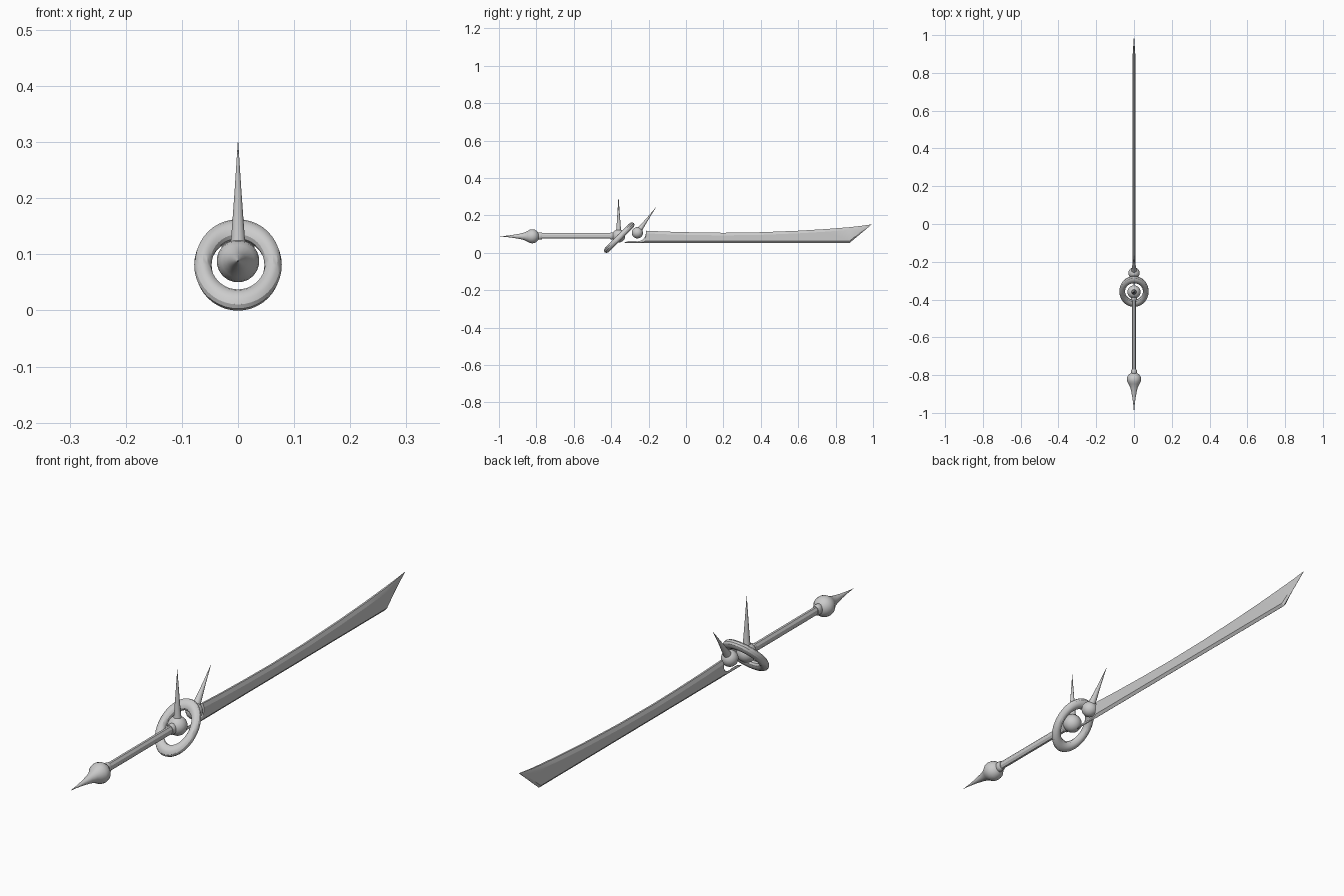
import bpy, bmesh
from math import sin, cos, pi, radians, sqrt
from mathutils import Vector, Matrix

if "Cube" in bpy.data.objects:
    bpy.data.objects.remove(bpy.data.objects["Cube"])


def finish(bm, name, angle=30):
    bmesh.ops.remove_doubles(bm, verts=bm.verts, dist=1e-5)
    bmesh.ops.recalc_face_normals(bm, faces=bm.faces)
    me = bpy.data.meshes.new(name)
    bm.to_mesh(me)
    bm.free()
    ob = bpy.data.objects.new(name, me)
    bpy.context.collection.objects.link(ob)
    bpy.ops.object.select_all(action='DESELECT')
    ob.select_set(True)
    bpy.context.view_layer.objects.active = ob
    bpy.ops.object.shade_smooth_by_angle(angle=radians(angle))
    return ob


def skin(name, rings, angle=30):
    """Bridge equal-length closed rings and cap both ends."""
    bm = bmesh.new()
    vs = [[bm.verts.new(p) for p in r] for r in rings]
    n = len(vs[0])
    for a, b in zip(vs, vs[1:]):
        for i in range(n):
            j = (i + 1) % n
            bm.faces.new((a[i], a[j], b[j], b[i]))
    bm.faces.new(vs[0])
    bm.faces.new(vs[-1])
    return finish(bm, name, angle)


def lathe(name, start, direction, profile, sides=20, squash=1, angle=30):
    """Revolve (distance, radius) pairs about an axis in the yz plane."""
    d = Vector(direction).normalized()
    u = Vector((1, 0, 0))
    w = d.cross(u)
    rings = []
    for t, r in profile:
        r = max(r, 0.0003)
        rings.append([Vector(start) + d * t + u * (r * squash * cos(a)) + w * (r * sin(a))
                      for a in [2 * pi * (i + 0.5) / sides for i in range(sides)]])
    return skin(name, rings, angle)


def ball(name, centre, r):
    bm = bmesh.new()
    bmesh.ops.create_uvsphere(bm, u_segments=20, v_segments=14, radius=r,
                              matrix=Matrix.Translation(centre))
    return finish(bm, name)


# blade: columns of (y, bottom z, top z), rear end hollowed around the small ball
cols = [(-0.33, 0.053, 0.055), (-0.305, 0.053, 0.063)]
cy, cz, cr = -0.26, 0.107, 0.046
for deg in (-110, -90, -70, -50, -35, -20, 0):
    a = radians(deg)
    cols.append((cy + cr * cos(a), 0.053, cz + cr * sin(a)))
cols += [(-0.2135, 0.053, 0.118), (-0.1, 0.053, 0.113), (0.05, 0.053, 0.109),
         (0.2, 0.053, 0.107), (0.4, 0.053, 0.110), (0.6, 0.053, 0.118),
         (0.75, 0.053, 0.127), (0.875, 0.053, 0.137), (0.93, 0.099, 0.143), (0.992, 0.151, 0.152)]
rings = []
for y, b, t in cols:
    h = t - b
    k = min(1, h / 0.04)
    if y > 0.8:
        k = min(k, (0.995 - y) / 0.12)
    wide, thin = 0.008 * k + 0.0004, 0.003 * k + 0.0003
    up, lo = t - min(0.014, 0.3 * h), b + min(0.01, 0.25 * h)
    rings.append([(thin, y, t), (wide, y, up), (wide, y, lo), (0.0004, y, b),
                  (-0.0004, y, b), (-wide, y, lo), (-wide, y, up), (-thin, y, t)])
skin("blade", rings, 20)

# grip with a collar at each end
lathe("grip", (0, -0.80, 0.09), (0, 1, 0), [(0, 0.016), (0.44, 0.016)], 8, 0.68)
for name, y in (("rear_collar", -0.795), ("front_collar", -0.405)):
    lathe(name, (0, y, 0.09), (0, 1, 0),
          [(0, 0.017), (0.005, 0.02), (0.02, 0.02), (0.026, 0.017)], 16, 0.8)

# pommel: rounded front, flared back into a long point
lathe("pommel", (0, -0.785, 0.088), (0, -1, 0),
      [(0, 0.004), (0.004, 0.018), (0.012, 0.028), (0.024, 0.036), (0.037, 0.038),
       (0.05, 0.036), (0.062, 0.029), (0.078, 0.021), (0.1, 0.015), (0.14, 0.008),
       (0.18, 0.003), (0.212, 0)])

# tilted oval guard ring
bm = bmesh.new()
N, M, R, r = 40, 12, 0.0625, 0.0155
tilt = Matrix.Translation((0, -0.357, 0.081)) @ Matrix.Rotation(pi / 4, 4, 'X')
grid = []
for i in range(N):
    a = 2 * pi * i / N
    row = []
    for j in range(M):
        b = 2 * pi * j / M
        q = R + r * cos(b)
        row.append(bm.verts.new(tilt @ Vector((q * cos(a), q * sin(a) * sqrt(2), r * sin(b)))))
    grid.append(row)
for i in range(N):
    for j in range(M):
        i2, j2 = (i + 1) % N, (j + 1) % M
        bm.faces.new((grid[i][j], grid[i2][j], grid[i2][j2], grid[i][j2]))
finish(bm, "guard_ring")

# balls inside the guard and in the blade hollow, each with a spike
ball("guard_ball", (0, -0.36, 0.09), 0.035)
lathe("guard_spike", (0, -0.36, 0.11), (0, -0.005, 1),
      [(0, 0.016), (0.02, 0.0125), (0.1, 0.0065), (0.192, 0)], 12)
ball("blade_ball", (0, -0.26, 0.107), 0.03)
lathe("blade_spike", (0, -0.25, 0.121), (0, 0.09, 0.123),
      [(0, 0.016), (0.02, 0.0125), (0.08, 0.006), (0.152, 0)], 12)
